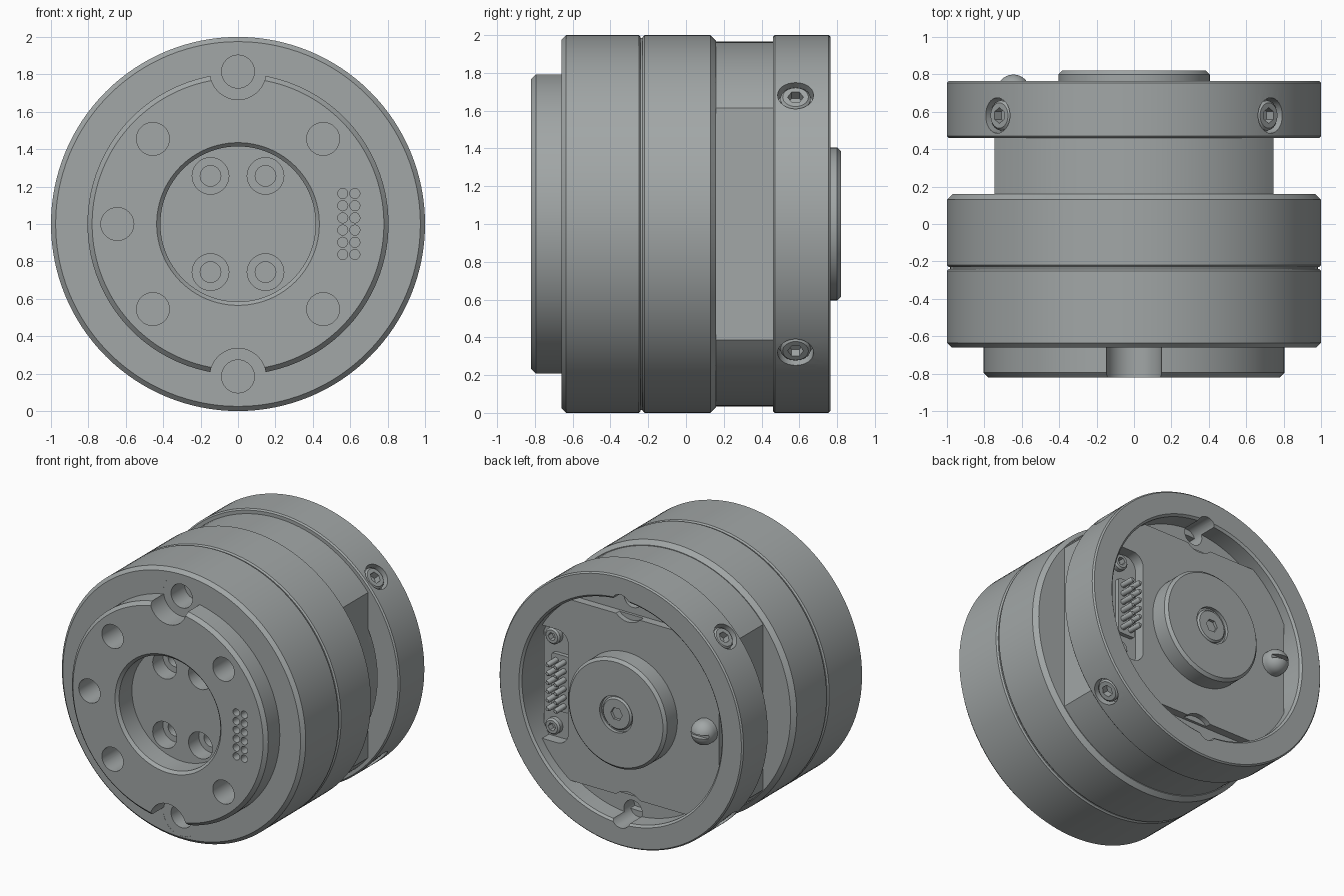
import bpy, bmesh, math
from mathutils import Vector, Matrix

if "Cube" in bpy.data.objects:
    bpy.data.objects.remove(bpy.data.objects["Cube"])

grey = bpy.data.materials.new("machined grey")
grey.diffuse_color = (0.36, 0.385, 0.385, 1)
grey.use_nodes = True
grey.node_tree.nodes["Principled BSDF"].inputs["Base Color"].default_value = grey.diffuse_color
BACK = Vector((0, 1, 0))


def finish(name, bm):
    bmesh.ops.recalc_face_normals(bm, faces=bm.faces)
    me = bpy.data.meshes.new(name)
    bm.to_mesh(me)
    bm.free()
    me.materials.append(grey)
    ob = bpy.data.objects.new(name, me)
    bpy.context.collection.objects.link(ob)
    return ob


def lathe(name, profile, x=0, z=0, seg=32, axis=BACK, origin=None, ring=False):
    """Revolve (radius, height) points about an axis; ring=True closes the profile."""
    bm = bmesh.new()
    rows = []
    for r, h in profile:
        if r < 1e-6:
            rows.append([bm.verts.new((0, 0, h))])
        else:
            rows.append([bm.verts.new((r * math.cos(a), r * math.sin(a), h))
                         for a in (2 * math.pi * i / seg for i in range(seg))])
    pairs = list(zip(rows, rows[1:])) + ([(rows[-1], rows[0])] if ring else [])
    for a, b in pairs:
        if len(a) == 1:
            bm.faces.new(b) if len(b) > 1 else None
        elif len(b) == 1:
            bm.faces.new(a)
        else:
            for i in range(seg):
                j = (i + 1) % seg
                bm.faces.new((a[i], a[j], b[j], b[i]))
    base = Vector((x, 0, 1 + z)) if origin is None else origin
    bm.transform(Matrix.Translation(base) @ axis.to_track_quat('Z', 'Y').to_matrix().to_4x4())
    return finish(name, bm)


def rod(name, r, y0, y1, x=0, z=0, seg=32, **kw):
    return lathe(name, [(0, y0), (r, y0), (r, y1), (0, y1)], x, z, seg, **kw)


def box(name, x0, x1, y0, y1, z0, z1, bevel=0):
    bm = bmesh.new()
    bmesh.ops.create_cube(bm, size=1)
    bm.transform(Matrix.Translation(((x0 + x1) / 2, (y0 + y1) / 2, 1 + (z0 + z1) / 2))
                 @ Matrix.Diagonal((x1 - x0, y1 - y0, z1 - z0, 1)))
    if bevel:
        along_y = [e for e in bm.edges if abs(e.verts[0].co.y - e.verts[1].co.y) > 1e-4]
        bmesh.ops.bevel(bm, geom=along_y, offset=bevel, segments=6, profile=0.5, affect='EDGES')
    return finish(name, bm)


def cut(ob, cutters):
    for c in cutters:
        m = ob.modifiers.new("cut", 'BOOLEAN')
        m.operation, m.solver, m.object = 'DIFFERENCE', 'EXACT', c
        bpy.context.view_layer.objects.active = ob
        bpy.ops.object.modifier_apply(modifier=m.name)
        bpy.data.objects.remove(c)


# Front housing with raised face plate
front = lathe("front_housing", [(0, -.82), (.78, -.82), (.805, -.795), (.805, -.66), (.975, -.66),
                                (1, -.635), (1, -.25), (.99, -.24), (0, -.24)], seg=128)
cuts = [lathe("recess", [(0, -.9), (.435, -.9), (.435, -.82), (.415, -.80), (.415, -.65), (0, -.65)], seg=96)]
cuts += [rod("notch", .15, -.9, -.659, 0, s * .815, 48) for s in (1, -1)]
bolt_holes = [(sx * .455, sz * .455) for sx in (1, -1) for sz in (1, -1)] + [(-.645, 0)]
bolt_holes += [(0, .815), (0, -.815)]
cuts += [rod("hole", .088, -.9, -.5, x, z) for x, z in bolt_holes]
for sx in (1, -1):
    for sz in (1, -1):
        cuts.append(lathe("counterbore", [(0, -.7), (.098, -.7), (.098, -.53), (.055, -.53),
                                          (.055, -.4), (0, -.4)], sx * .147, sz * .257))
contacts = [(x, -.163 + i * .0652) for x in (.56, .625) for i in range(6)]
cuts += [rod("contact_hole", .027, -.9, -.76, x, z, 16) for x, z in contacts]
cut(front, cuts)

# Thin joint and rear housing
rod("joint_core", .985, -.26, -.2, seg=128)
lathe("rear_housing", [(0, -.23), (.99, -.23), (1, -.22), (1, .13), (.97, .16), (0, .16)], seg=128)

# Neck with side flats, carrying the inner tool plate
neck = lathe("neck", [(0, .1), (.965, .1), (.965, .465), (.83, .465), (.83, .68), (0, .68)], seg=128)
cuts = [box("flat", min(s * .745, s * 1.2), max(s * .745, s * 1.2), .05, .8, -1.2, 1.2) for s in (1, -1)]
for s in (1, -1):
    cuts.append(box("step", -1, 1, .62, .8, min(s * .67, s * 1.2), max(s * .67, s * 1.2)))
    cuts.append(rod("scallop", .14, .64, .8, 0, s * .77))
    cuts.append(rod("dowel_hole", .075, .5, .8, 0, s * .79))
cuts.append(box("pocket", .49, .9, .60, .8, -.42, .42, .09))
cut(neck, cuts)

# Rear ring with dowel notches and radial screw seats
ring = lathe("rear_ring", [(.82, .46), (.99, .46), (1, .47), (1, .755), (.99, .765), (.835, .765), (.82, .75)],
             seg=128, ring=True)
cuts = [rod("notch", .075, .55, .9, 0, s * .79) for s in (1, -1)]
spots = []
for sx in (1, -1):
    for sz in (1, -1):
        a = math.radians(43)
        spots.append(Vector((sx * math.cos(a), 0, sz * math.sin(a))))
centre = Vector((0, .58, 1))
cuts += [rod("seat", .095, .93, 1.1, axis=d, origin=centre) for d in spots]
cut(ring, cuts)


def socket_screw(name, r, top, hex_r, axis=BACK, origin=None, x=0, z=0):
    s = lathe(name, [(0, top - .1), (r, top - .1), (r, top - .012), (r - .012, top), (0, top)],
              x, z, axis=axis, origin=origin)
    cut(s, [rod("hex", hex_r, top - .05, top + .1, x, z, 6, axis=axis, origin=origin)])


for d in spots:
    socket_screw("radial_screw", .08, .985, .042, d, centre)

# Central boss and its screw
boss = lathe("centre_boss", [(0, .6), (.405, .6), (.405, .80), (.385, .82), (0, .82)], seg=96)
cut(boss, [rod("seat", .135, .795, .9, seg=48)])
socket_screw("boss_screw", .12, .815, .048)

# Slotted domed locating pin
dome = [(.09 * math.cos(t), .71 + .09 * math.sin(t)) for t in (math.pi / 2 * i / 10 for i in range(10))]
pin = lathe("locating_pin", [(0, .6), (.09, .6)] + dome + [(0, .80)], x=-.645)
cut(pin, [box("slot", -.8, -.5, .76, .9, -.014, .014)])

# Contact block, spring pins and its two screws
box("contact_block", .52, .665, .58, .63, -.21, .21, .02)
for x, z in contacts:
    lathe("contact_pin", [(0, .6), (.02, .6), (.02, .72), (.012, .735), (0, .735)], x, z, 12)
for s in (1, -1):
    socket_screw("block_screw", .06, .645, .03, x=.65, z=s * .335)

bpy.ops.object.select_all(action='SELECT')
bpy.ops.object.shade_smooth_by_angle(angle=math.radians(30))
